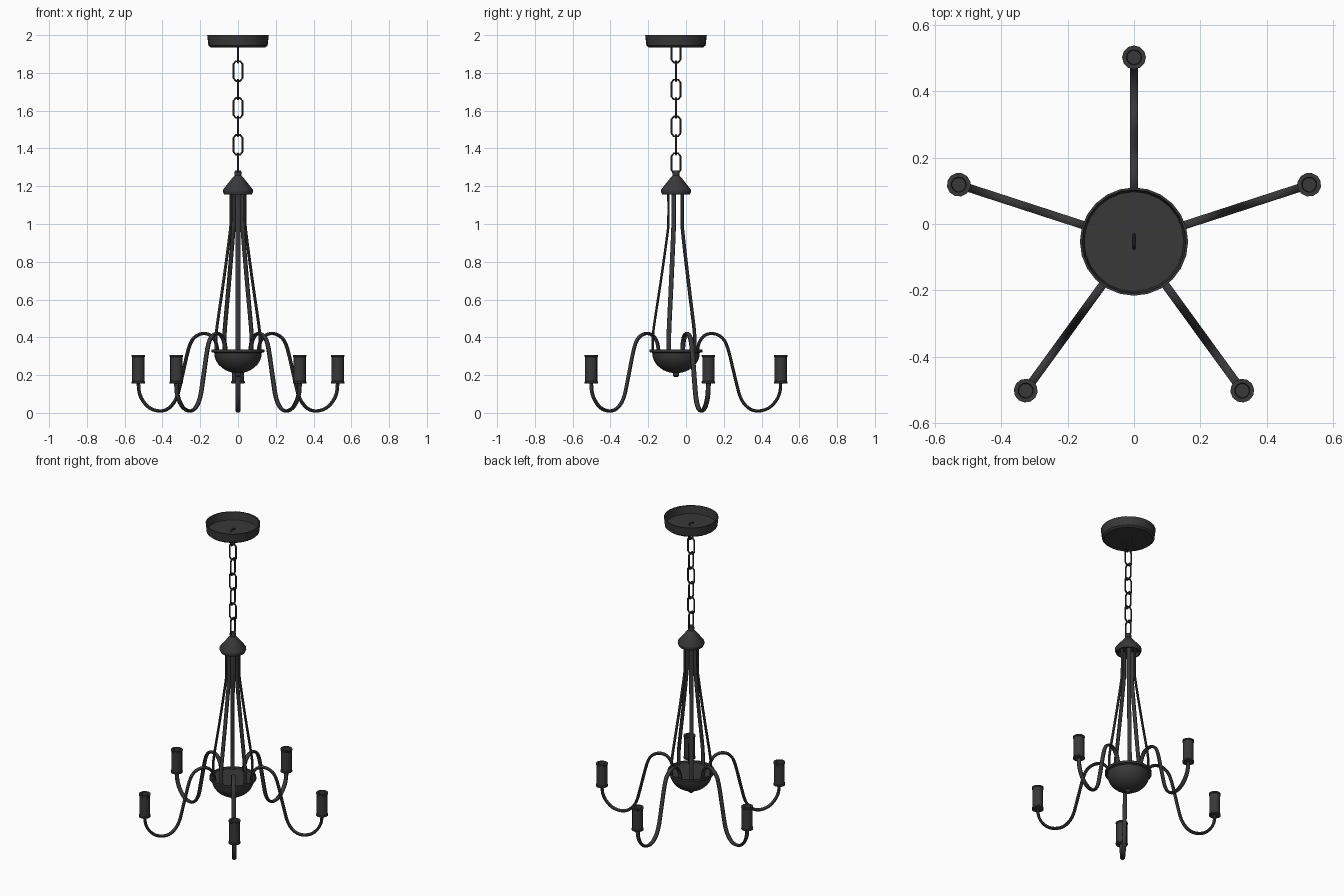
import bpy, bmesh
from math import sin, cos, pi, radians
from mathutils import Vector, Matrix

if "Cube" in bpy.data.objects:
    bpy.data.objects.remove(bpy.data.objects["Cube"])

AXIS_Y = -0.053

iron = bpy.data.materials.new("dark iron")
iron.use_nodes = True
IRON = (0.04, 0.04, 0.04, 1)
iron.diffuse_color = IRON
iron.node_tree.nodes["Principled BSDF"].inputs["Base Color"].default_value = IRON


def finish(name, bm, matrix=Matrix()):
    bmesh.ops.recalc_face_normals(bm, faces=bm.faces)
    mesh = bpy.data.meshes.new(name)
    bm.to_mesh(mesh)
    bm.free()
    mesh.materials.append(iron)
    obj = bpy.data.objects.new(name, mesh)
    bpy.context.collection.objects.link(obj)
    obj.matrix_world = Matrix.Translation((0, AXIS_Y, 0)) @ matrix
    bpy.ops.object.select_all(action="DESELECT")
    obj.select_set(True)
    bpy.context.view_layer.objects.active = obj
    bpy.ops.object.shade_smooth_by_angle(angle=radians(40))
    return obj


def skin(bm, rings, closed=False):
    """Join rings of points with quads; cap the ends unless closed."""
    loops = [[bm.verts.new(p) for p in ring] for ring in rings]
    n = len(loops[0])
    pairs = list(zip(loops, loops[1:])) + ([(loops[-1], loops[0])] if closed else [])
    for a, b in pairs:
        for i in range(n):
            j = (i + 1) % n
            bm.faces.new((a[i], a[j], b[j], b[i]))
    if not closed:
        bm.faces.new(loops[0])
        bm.faces.new(loops[-1])


def lathe(name, profile, sides, matrix=Matrix()):
    bm = bmesh.new()
    skin(bm, [[(r * cos(2 * pi * i / sides), r * sin(2 * pi * i / sides), z)
               for i in range(sides)] for r, z in profile])
    return finish(name, bm, matrix)


def smooth_path(pts, steps=3):
    """Catmull-Rom curve through the points."""
    pts = [Vector(p) for p in pts]
    ext = [2 * pts[0] - pts[1]] + pts + [2 * pts[-1] - pts[-2]]
    out = []
    for a, b, c, d in zip(ext, ext[1:], ext[2:], ext[3:]):
        for s in range(steps):
            t = s / steps
            out.append(0.5 * (2 * b + (c - a) * t + (2 * a - 5 * b + 4 * c - d) * t ** 2
                              + (3 * b - a - 3 * c + d) * t ** 3))
    return out + [pts[-1]]


def sweep(name, path, thick, wide, matrix, closed=False, sides=8):
    """Oval bar along a path in the local xz plane, widest along y."""
    bm = bmesh.new()
    rings, n = [], len(path)
    for k, p in enumerate(path):
        before = path[k - 1] if k or closed else p
        after = path[(k + 1) % n] if k < n - 1 or closed else p
        d = (after - before).normalized()
        ring = []
        for i in range(sides):
            a = 2 * pi * (i + 0.5) / sides
            u, v = thick / 2 * cos(a), wide / 2 * sin(a)
            ring.append((p.x - d.y * u, v, p.y + d.x * u))
        rings.append(ring)
    skin(bm, rings, closed)
    return finish(name, bm, matrix)


# ceiling canopy, an open pan
lathe("canopy", [(0.145, 1.935), (0.157, 1.945), (0.163, 2.0),
                 (0.156, 2.0), (0.15, 1.95)], 24)

# chain of chamfered links, alternately turned
link = [(0.012, 0.052), (0.023, 0.038), (0.023, -0.038), (0.012, -0.052)]
link = [Vector(p) for p in link + [(-x, z) for x, z in reversed(link)]]
for k in range(7):
    turn = Matrix.Rotation(pi / 2 if k % 2 == 0 else 0, 4, "Z")
    sweep("chain_link", link, 0.011, 0.011,
          Matrix.Translation((0, 0, 1.907 - k * 0.0975)) @ turn, closed=True)

# conical cap with a rounded tip and a hollow underside
lathe("cap", [(0.06, 1.175), (0.066, 1.155), (0.073, 1.155), (0.08, 1.172), (0.079, 1.182),
              (0.025, 1.25), (0.018, 1.257), (0.02, 1.272), (0.014, 1.284)], 24)

# bowl with a rim and a finial below
bowl = [(0.13, 0.326), (0.133, 0.336), (0.14, 0.336), (0.14, 0.322), (0.126, 0.318)]
bowl += [(0.126 * cos(a), 0.318 - 0.108 * sin(a))
         for a in (radians(d) for d in range(12, 85, 12))]
lathe("bowl", bowl, 24)
lathe("finial", [(0.016, 0.22), (0.016, 0.197), (0.009, 0.19)], 12)

# five stems, five arms and their sockets
arm = smooth_path([(0.112, 0.31), (0.122, 0.37), (0.152, 0.41), (0.198, 0.42),
                   (0.245, 0.397), (0.275, 0.34), (0.312, 0.19), (0.342, 0.08),
                   (0.385, 0.025), (0.435, 0.01), (0.49, 0.025), (0.53, 0.065),
                   (0.55, 0.11), (0.555, 0.165)])
stem = smooth_path([(0.04, 1.18), (0.04, 1.02), (0.045, 0.95), (0.08, 0.7),
                    (0.115, 0.47), (0.122, 0.4), (0.122, 0.32)])
socket = [(0.024, 0.155), (0.036, 0.157), (0.036, 0.165), (0.033, 0.168), (0.033, 0.295),
          (0.036, 0.298), (0.036, 0.306), (0.023, 0.306), (0.021, 0.27)]
for k in range(5):
    turn = Matrix.Rotation(pi / 2 + k * 2 * pi / 5, 4, "Z")
    sweep("arm", arm, 0.018, 0.027, turn)
    sweep("stem", stem, 0.014, 0.026, turn @ Matrix.Rotation(pi, 4, "Z"))
    lathe("socket", socket, 12, turn @ Matrix.Translation((0.555, 0, 0)))
